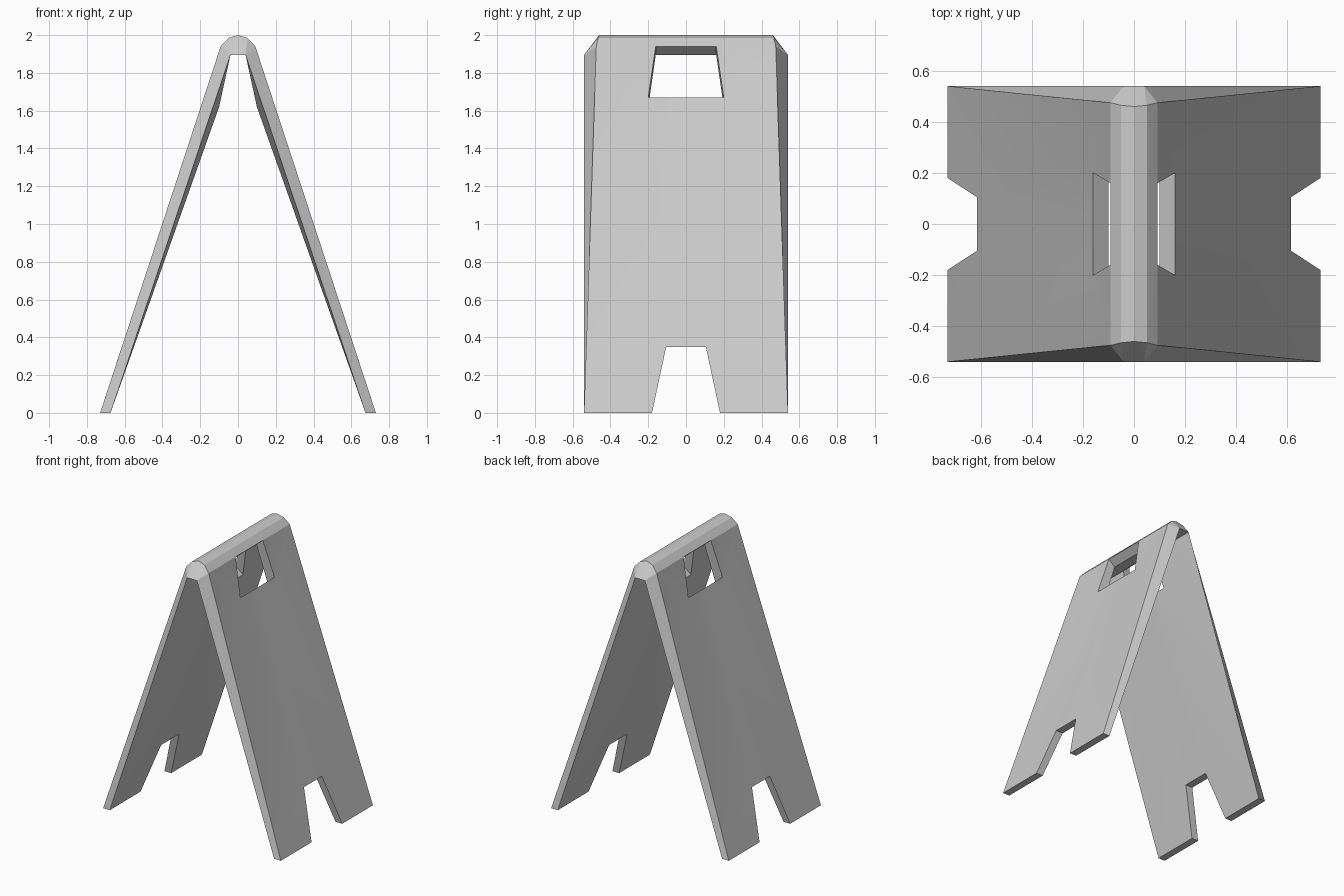
import bpy, bmesh, math

default = bpy.data.objects.get("Cube")
if default:
    bpy.data.objects.remove(default, do_unlink=True)

grey = bpy.data.materials.new("light_grey_plastic")
grey.use_nodes = True
colour = (0.6, 0.6, 0.6, 1)
grey.diffuse_color = colour
grey.node_tree.nodes["Principled BSDF"].inputs["Base Color"].default_value = colour


def build(name, faces, axes, flip_x=False):
    """Mesh from corner lists, completed by mirroring on the given axes."""
    bm = bmesh.new()
    for corners in faces:
        bm.faces.new([bm.verts.new((-x if flip_x else x, y, z)) for x, y, z in corners])
    bmesh.ops.remove_doubles(bm, verts=bm.verts[:], dist=0.0005)
    bmesh.ops.recalc_face_normals(bm, faces=bm.faces[:])
    mesh = bpy.data.meshes.new(name)
    bm.to_mesh(mesh)
    bm.free()
    mesh.materials.append(grey)
    obj = bpy.data.objects.new(name, mesh)
    bpy.context.collection.objects.link(obj)
    mirror = obj.modifiers.new("Mirror", 'MIRROR')
    mirror.use_axis = axes
    bpy.ops.object.select_all(action='DESELECT')
    obj.select_set(True)
    bpy.context.view_layer.objects.active = obj
    bpy.ops.object.modifier_apply(modifier="Mirror")
    bpy.ops.object.shade_smooth_by_angle(angle=math.radians(15))
    return obj


def centre(p):
    return (p[0], 0, p[2])


# Half-panel corners, each as an (outer skin, inner skin) pair
foot = ((0.73, 0.54, 0), (0.675, 0.54, 0))
notch_low = ((0.73, 0.18, 0), (0.675, 0.18, 0))
notch_top = ((0.615, 0.105, 0.35), (0.557, 0.105, 0.35))
grip_low = ((0.16, 0.2, 1.67), (0.10, 0.2, 1.62))
grip_top = ((0.092, 0.16, 1.94), (0.04, 0.16, 1.895))
shoulder = ((0.092, 0.475, 1.94), (0.04, 0.54, 1.895))
notch_mid = tuple(centre(p) for p in notch_top)
grip_mid = tuple(centre(p) for p in grip_low)

# Panel skins around the hand hole and the foot notch
skins = [(foot, notch_low, notch_top), (foot, notch_top, grip_low),
         (foot, grip_low, shoulder), (grip_low, grip_top, shoulder),
         (notch_top, notch_mid, grip_mid, grip_low)]
panel = [[p[side] for p in skin] for skin in skins for side in (0, 1)]

# Walls joining the two skins
rim = [(shoulder, foot), (foot, notch_low), (notch_low, notch_top),
       (notch_top, notch_mid), (grip_mid, grip_low), (grip_low, grip_top)]
panel += [[a[0], b[0], b[1], a[1]] for a, b in rim]

build("left_panel", panel, (False, True, False))
build("right_panel", panel, (False, True, False), flip_x=True)

# Rounded hinge cap with bevelled ends and a flat underside
arc = [shoulder[0], (0.05, 0.465, 1.985), (0, 0.46, 2.0)]
lip = shoulder[1]
under = (0, lip[1], lip[2])
cap = [[a, b, centre(b), centre(a)] for a, b in zip(arc, arc[1:])]
cap += [[a, b, lip] for a, b in zip(arc, arc[1:])]
cap += [[arc[-1], under, lip],
        [lip, under, centre(under), centre(lip)],
        [grip_top[0], centre(grip_top[0]), centre(grip_top[1]), grip_top[1]]]
build("hinge_cap", cap, (True, True, False))
